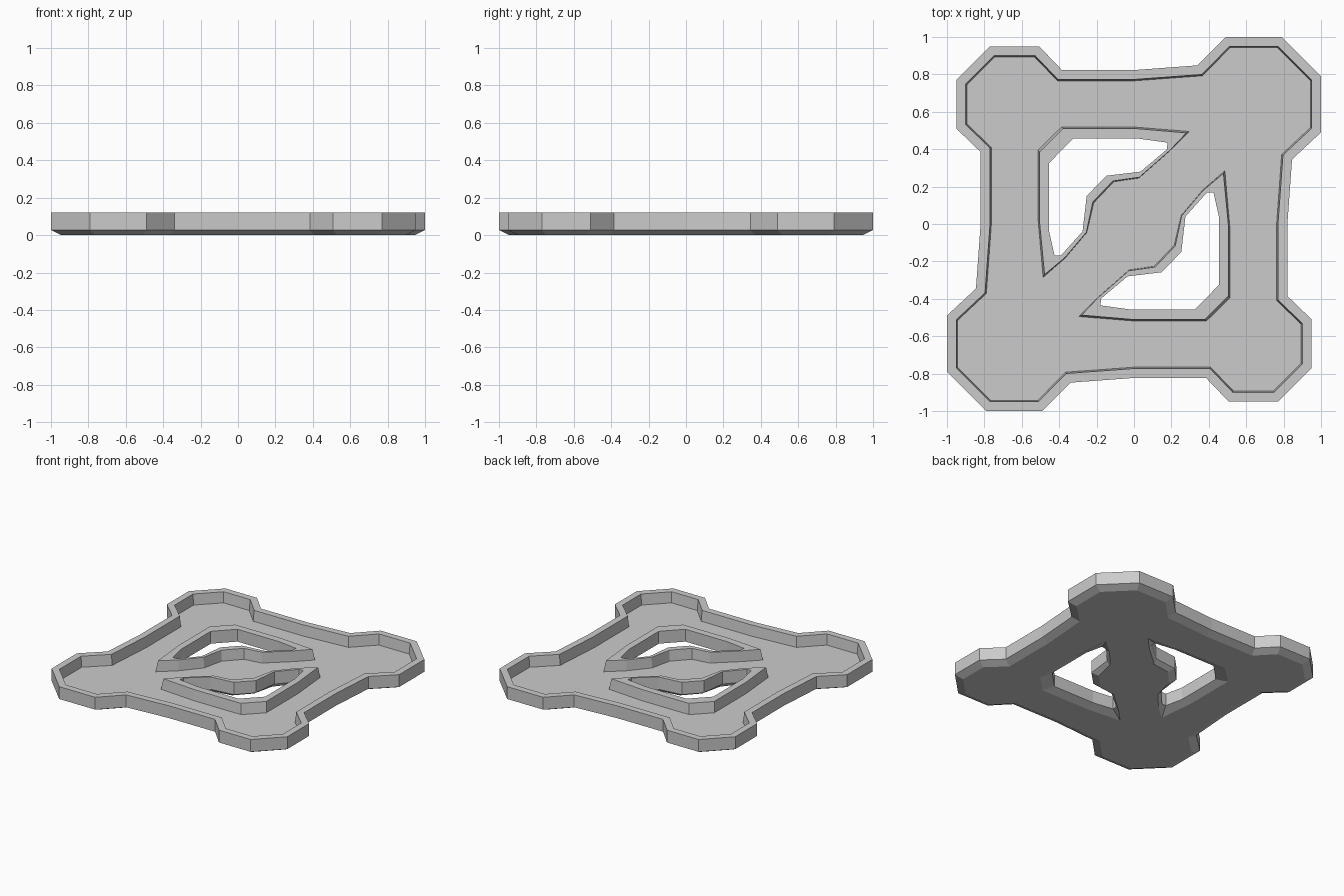
import bpy, bmesh
from mathutils import Vector

if "Cube" in bpy.data.objects:
    bpy.data.objects.remove(bpy.data.objects["Cube"])

TOP, SHOULDER, FLOOR, RIM = 0.12, 0.027, 0.04, 0.05


def turned(pts):
    return [(-x, -y) for x, y in pts]


def inset(pts, d):
    """Mitred inward offset of a clockwise outline."""
    out, n = [], len(pts)
    for i in range(n):
        a, b, c = (Vector(pts[(i + k) % n]) for k in (-1, 0, 1))
        e1, e2 = (b - a).normalized(), (c - b).normalized()
        n1, n2 = Vector((e1.y, -e1.x)), Vector((e2.y, -e2.x))
        m = (n1 + n2).normalized()
        out.append(tuple(b + m * d / m.dot(n1)))
    return out


# Outer outline: half of it, completed by a half turn
half = [(0, 0.823), (0.34, 0.848), (0.49, 1), (0.79, 1), (1, 0.79), (1, 0.49),
        (0.845, 0.345), (0.82, 0), (0.82, -0.385), (0.95, -0.51),
        (0.95, -0.77), (0.77, -0.95), (0.507, -0.95), (0.385, -0.823)]
outline = half + turned(half)

# Window: opening edge and the surrounding rim edge
opening = [(0.18, 0.435), (0.175, 0.398), (0.035, 0.28), (-0.147, 0.258),
           (-0.253, 0.15), (-0.275, -0.04), (-0.39, -0.168), (-0.425, -0.168),
           (-0.455, -0.035), (-0.455, 0.325), (-0.325, 0.457), (0.02, 0.457)]
border = [(0.28, 0.487), (0.19, 0.392), (0.028, 0.25), (-0.113, 0.23),
          (-0.22, 0.118), (-0.255, -0.045), (-0.37, -0.18), (-0.478, -0.27),
          (-0.505, 0.01), (-0.505, 0.385), (-0.38, 0.51), (0.01, 0.51)]

bm = bmesh.new()
floor_edges, base_edges = [], []


def add_wall(edge, rim):
    """Sweep chamfer, side, rim top and inner wall around one boundary."""
    profile = [(1.08, 0), (0, SHOULDER), (0, TOP), (1, TOP), (1.15, FLOOR)]
    rings = []
    for t, z in profile:
        rings.append([bm.verts.new((a[0] + t * (b[0] - a[0]),
                                    a[1] + t * (b[1] - a[1]), z))
                      for a, b in zip(edge, rim)])
    n = len(edge)
    for lo, hi in zip(rings, rings[1:]):
        for i in range(n):
            j = (i + 1) % n
            bm.faces.new((lo[i], lo[j], hi[j], hi[i]))
    for ring, store in ((rings[0], base_edges), (rings[-1], floor_edges)):
        store += [bm.edges.get((ring[i], ring[(i + 1) % n])) for i in range(n)]


add_wall(outline, inset(outline, RIM))
add_wall(opening, border)
add_wall(turned(opening), turned(border))

# Recessed floor and underside, both with the two windows left open
for edges, z in ((floor_edges, 1), (base_edges, -1)):
    bmesh.ops.triangle_fill(bm, edges=edges, use_beauty=True, normal=(0, 0, z))
bmesh.ops.recalc_face_normals(bm, faces=bm.faces[:])

mesh = bpy.data.meshes.new("rimmed_plate")
bm.to_mesh(mesh)
bm.free()
plate = bpy.data.objects.new("rimmed_plate", mesh)
bpy.context.collection.objects.link(plate)
